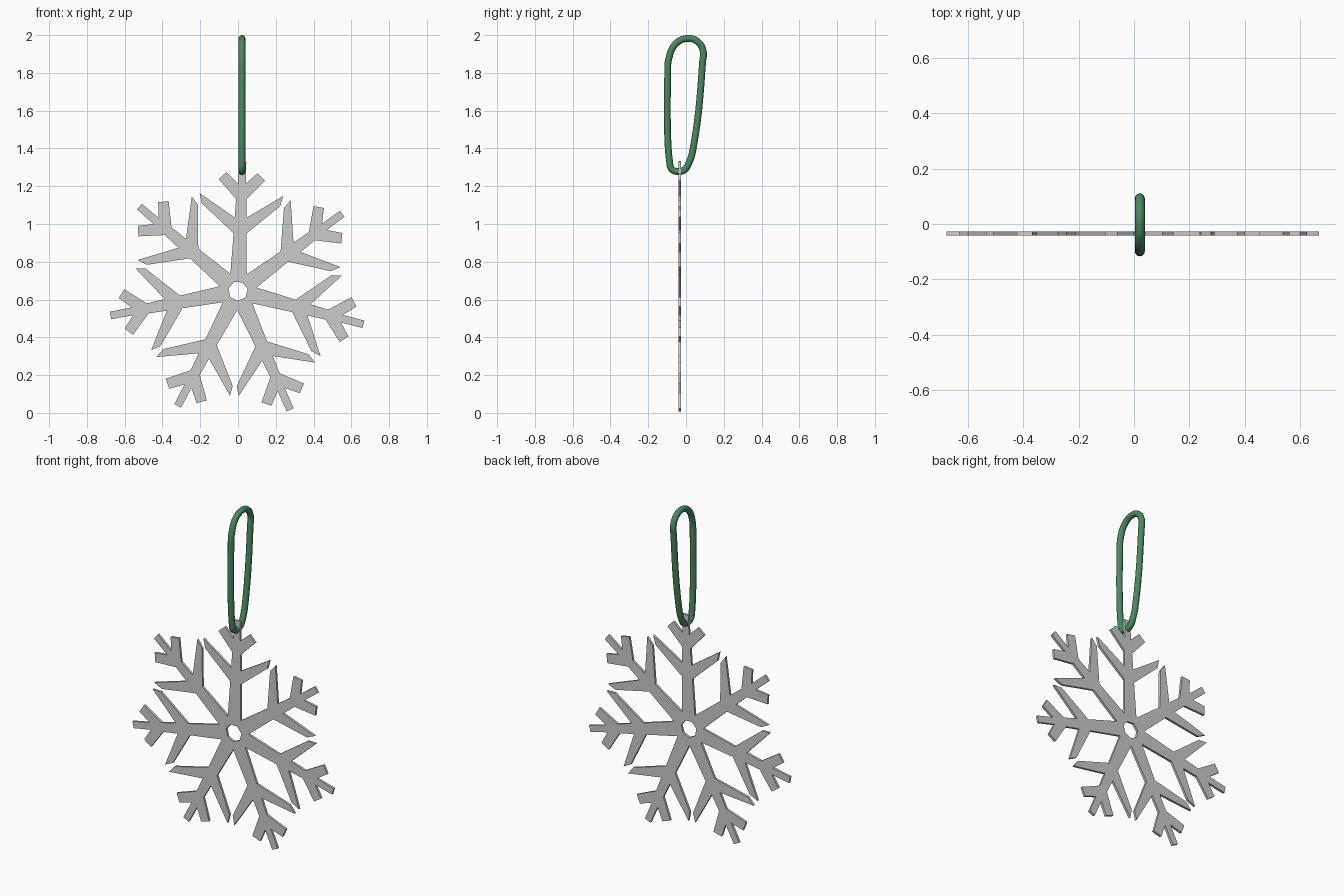
import bpy, bmesh, math
from mathutils import Vector

if "Cube" in bpy.data.objects:
    bpy.data.objects.remove(bpy.data.objects["Cube"])

ARMS = 7
CENTRE = Vector((0.0, -0.034, 0.645))
THICK = 0.014
FIRST_ANGLE = math.radians(88)
HOLE_R, NOTCH_R = 0.052, 0.10

# Half outline of one arm: (distance along arm, sideways offset)
half_step = math.pi / ARMS
half = [(r * math.cos(half_step), r * math.sin(half_step)) for r in (HOLE_R, NOTCH_R)]
half += [(0.306, 0.034), (0.457, 0.208), (0.511, 0.221), (0.389, 0.031),
         (0.487, 0.027), (0.589, 0.123), (0.627, 0.082), (0.570, 0.021),
         (0.687, 0.020)]
outline = half + [(u, -v) for u, v in reversed(half)]

# Snowflake: seven arms joined around the hub hole
bm = bmesh.new()
for i in range(ARMS):
    a = FIRST_ANGLE + i * 2 * half_step
    c, s = math.cos(a), math.sin(a)
    bm.faces.new([bm.verts.new((CENTRE.x + u * c - v * s, CENTRE.y - THICK / 2,
                                CENTRE.z + u * s + v * c)) for u, v in outline])
bmesh.ops.remove_doubles(bm, verts=bm.verts, dist=0.0005)
ext = bmesh.ops.extrude_face_region(bm, geom=bm.faces[:], use_keep_orig=True)
bmesh.ops.translate(bm, vec=(0, THICK, 0),
                    verts=[g for g in ext["geom"] if isinstance(g, bmesh.types.BMVert)])
bmesh.ops.recalc_face_normals(bm, faces=bm.faces)
me = bpy.data.meshes.new("snowflake")
bm.to_mesh(me)
bm.free()
bpy.context.collection.objects.link(bpy.data.objects.new("snowflake", me))

# Hanging loop: closed round tube in the side plane
path = [(-0.087, 1.33), (-0.097, 1.78), (-0.090, 1.88), (-0.055, 1.953),
        (0.005, 1.982), (0.060, 1.967), (0.091, 1.915), (0.088, 1.86), (0.043, 1.43),
        (0.016, 1.325), (-0.010, 1.286), (-0.045, 1.278), (-0.075, 1.290)]
cu = bpy.data.curves.new("hanging_loop", 'CURVE')
cu.dimensions = '3D'
cu.bevel_depth = 0.018
cu.bevel_resolution = 4
cu.resolution_u = 8
sp = cu.splines.new('BEZIER')
sp.bezier_points.add(len(path) - 1)
for p, (y, z) in zip(sp.bezier_points, path):
    p.co = (0.021, y, z)
    p.handle_left_type = p.handle_right_type = 'AUTO'
sp.use_cyclic_u = True
loop = bpy.data.objects.new("hanging_loop", cu)
bpy.context.collection.objects.link(loop)
mat = bpy.data.materials.new("green")
mat.diffuse_color = (0.07, 0.25, 0.12, 1)
mat.use_nodes = True
mat.node_tree.nodes["Principled BSDF"].inputs["Base Color"].default_value = mat.diffuse_color
cu.materials.append(mat)
bpy.context.view_layer.objects.active = loop
loop.select_set(True)
bpy.ops.object.convert(target='MESH')
bpy.ops.object.shade_smooth()
